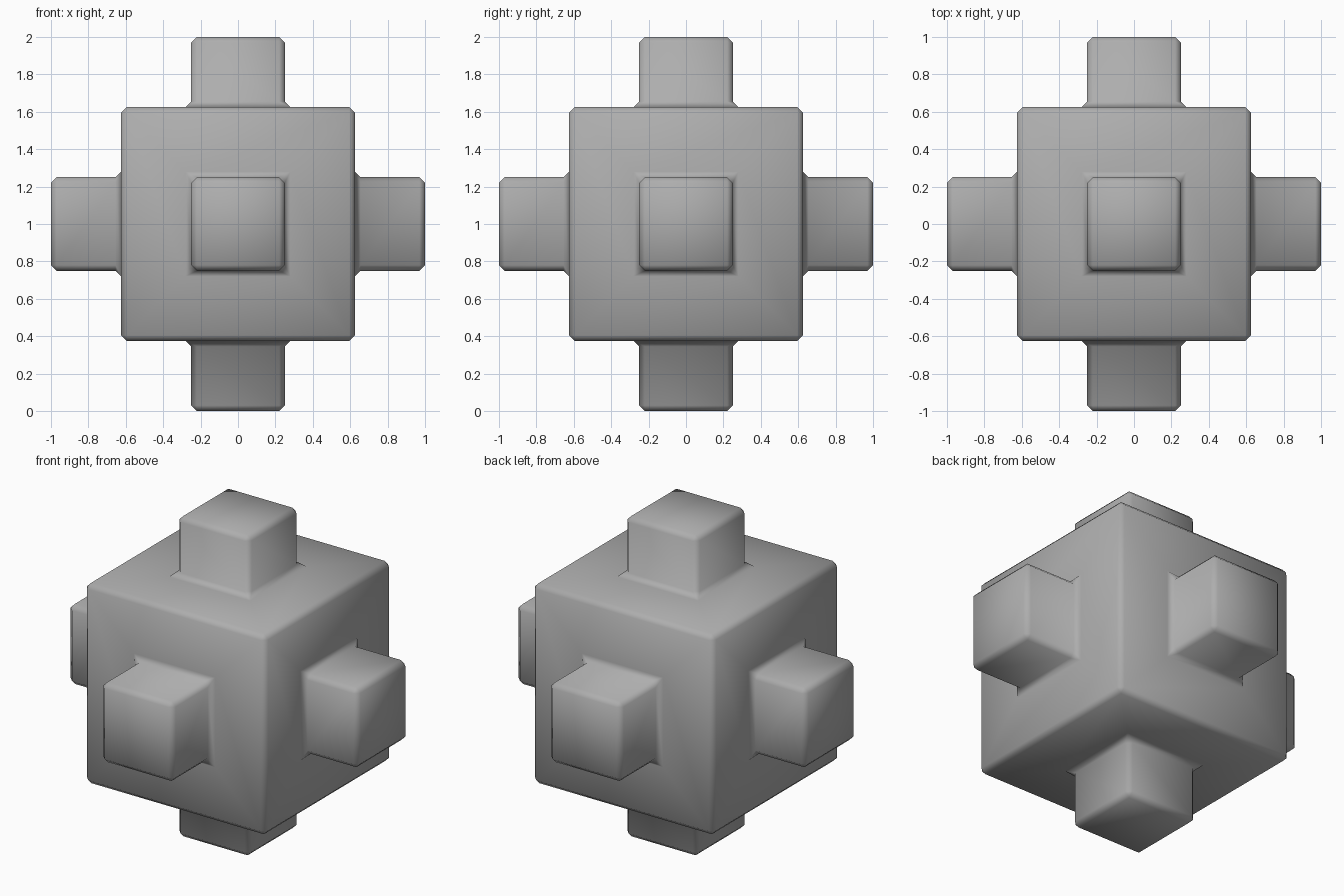
import bpy, bmesh

if "Cube" in bpy.data.objects:
    bpy.data.objects.remove(bpy.data.objects["Cube"])

CORE = 1.25      # edge length of the central cube
PEG = 0.5        # edge length of each square peg
REACH = 1.0      # distance from centre to peg tip

# Central cube with one square peg grown out of every face
bm = bmesh.new()
bmesh.ops.create_cube(bm, size=CORE)
pegs = list(bm.faces)
bmesh.ops.inset_individual(bm, faces=pegs, thickness=(CORE - PEG) / 2,
                           use_even_offset=True)
for face in pegs:
    normal = face.normal.copy()
    tip = bmesh.ops.extrude_discrete_faces(bm, faces=[face])["faces"][0]
    bmesh.ops.translate(bm, verts=tip.verts, vec=normal * (REACH - CORE / 2))
bmesh.ops.translate(bm, verts=bm.verts, vec=(0, 0, REACH))
bmesh.ops.recalc_face_normals(bm, faces=bm.faces)

mesh = bpy.data.meshes.new("pegged_cube")
bm.to_mesh(mesh)
bm.free()
mesh.polygons.foreach_set("use_smooth", [True] * len(mesh.polygons))
cube = bpy.data.objects.new("pegged_cube", mesh)
bpy.context.collection.objects.link(cube)

# Dark grey surface
grey = bpy.data.materials.new("dark_grey")
grey.diffuse_color = (0.42, 0.42, 0.42, 1)
grey.use_nodes = True
grey.node_tree.nodes["Principled BSDF"].inputs["Base Color"].default_value = grey.diffuse_color
mesh.materials.append(grey)

# Narrow bevel on outer edges and peg roots
bevel = cube.modifiers.new("edge_bevel", "BEVEL")
bevel.width = 0.03
bevel.segments = 1
bevel.limit_method = "ANGLE"
